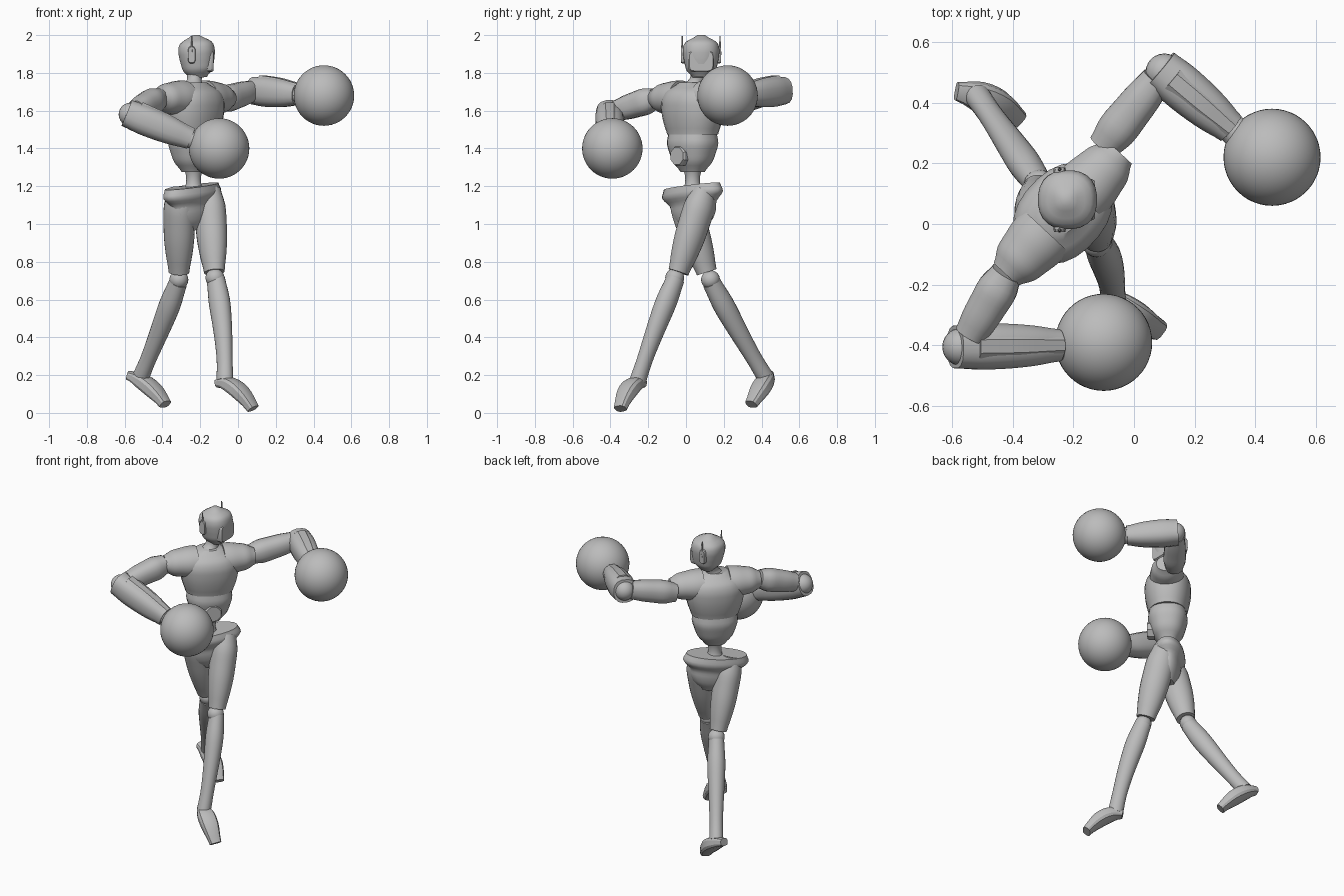
import bpy, bmesh, math
from mathutils import Vector

cube = bpy.data.objects.get("Cube")
if cube:
    bpy.data.objects.remove(cube, do_unlink=True)

shade = (0.5, 0.5, 0.5, 1)
grey = bpy.data.materials.new("plain_grey")
grey.use_nodes = True
grey.diffuse_color = shade
grey.node_tree.nodes["Principled BSDF"].inputs["Base Color"].default_value = shade

UP = Vector((0, 0, 1))
SIDE = Vector((0.68, 0.73, 0)).normalized()  # towards the left shoulder
FRONT = SIDE.cross(UP)                       # where the chest faces
AHEAD = Vector((1, 0, 0))                    # where the head faces
ACROSS = Vector((0, 1, 0))


def finish(name, bm, angle):
    """Turn a bmesh into a shaded grey object."""
    bmesh.ops.recalc_face_normals(bm, faces=bm.faces)
    mesh = bpy.data.meshes.new(name)
    bm.to_mesh(mesh)
    bm.free()
    mesh.materials.append(grey)
    part = bpy.data.objects.new(name, mesh)
    bpy.context.collection.objects.link(part)
    bpy.ops.object.select_all(action='DESELECT')
    part.select_set(True)
    bpy.context.view_layer.objects.active = part
    bpy.ops.object.shade_smooth_by_angle(angle=math.radians(angle))


def smooth_value(values, t):
    """Smooth curve through evenly spaced values, t from start to end."""
    last = len(values) - 1
    i = min(int(t * last), last - 1)
    f = t * last - i
    before, a, b, after = (values[max(0, min(last, i + k))] for k in (-1, 0, 1, 2))
    slope_a, slope_b = (b - before) / 2, (after - a) / 2
    bend = 3 * (b - a) - 2 * slope_a - slope_b
    return a + f * (slope_a + f * (bend + f * (slope_a + slope_b - 2 * (b - a))))


def tube(name, path, widths, ref, flat=1, sides=24, power=1, angle=40, detail=3):
    """Body part along a line or bent path; flat is depth over width."""
    points = [Vector(p) for p in path]
    start, end = points[0], points[-1]
    bend = points[1] if len(points) > 2 else (start + end) / 2
    steps = (len(widths) - 1) * detail
    bm = bmesh.new()
    rows = []
    for k in range(steps + 1):
        t = k / steps
        centre = start.lerp(bend, t).lerp(bend.lerp(end, t), t)
        along = (bend - start).lerp(end - bend, t).normalized()
        u = (ref - along * ref.dot(along)).normalized()
        v = along.cross(u) * flat
        width = smooth_value(widths, t)
        row = []
        for i in range(sides):
            turn = math.tau * (i + 0.5) / sides
            a, b = (math.copysign(abs(w) ** power, w) for w in (math.cos(turn), math.sin(turn)))
            row.append(bm.verts.new(centre + (u * a + v * b) * width))
        rows.append(row)
    for low, high in zip(rows, rows[1:]):
        for i in range(sides):
            bm.faces.new((low[i - 1], low[i], high[i], high[i - 1]))
    bm.faces.new(rows[0])
    bm.faces.new(rows[-1])
    finish(name, bm, angle)


def plate(name, centre, out, near, far, size, flat, sides, power=1):
    """Hard-edged plate with a bevelled outer rim."""
    tube(name, (centre + out * near, centre + out * far), (size, size, size, size, size * 0.9),
         UP, flat, sides, power, angle=25, detail=1)


def ball(name, centre, radius, segments=24):
    bm = bmesh.new()
    bmesh.ops.create_uvsphere(bm, u_segments=segments, v_segments=segments // 2, radius=radius)
    bmesh.ops.translate(bm, verts=bm.verts, vec=centre)
    finish(name, bm, 40)


# Torso
spine = Vector((-0.235, 0.035, 0))


def trunk(name, low, high, widths, flat, power=1):
    tube(name, (spine + UP * low, spine + UP * high), widths, SIDE, flat, power=power)


trunk("chest", 1.475, 1.75, (.145, .16, .172, .178, .176, .15, .075), .78, .9)
trunk("belly", 1.275, 1.48, (.065, .105, .125, .138, .13), .86, .85)
trunk("waist", 1.14, 1.31, (.08, .045, .04, .055), 1)
plate("belly_plate", spine + UP * 1.36, FRONT, .08, .123, .055, 1, 8)
for name, sign in (("left", 1), ("right", -1)):
    base = spine + UP * 1.665
    tube(name + "_shoulder", (base + SIDE * sign * .08, base + SIDE * sign * .275),
         (.095, .093, .085, .075, .05), UP, 1.1)

# Neck and head
tube("neck", ((-.235, .045, 1.72), (-.225, .08, 1.83)), (.06, .04, .042, .045), AHEAD)
tube("head", ((-.21, .08, 1.775), (-.225, .08, 2)),
     (.045, .077, .088, .095, .097, .082, .02), AHEAD, power=.85)
face = Vector((-.225, .08, 1.862))
plate("visor", face, AHEAD, .05, .096, .058, 1.2, 16, .4)
for name, sign in (("left", 1), ("right", -1)):
    hub = Vector((-.245, .08, 1.895))
    plate(name + "_ear", hub, ACROSS * sign, .07, .106, .046, .45, 16, .6)
    tip = hub + ACROSS * sign * .1
    tube(name + "_antenna", (tip, tip + UP * .1), (.008, .003), AHEAD, sides=8)

# Arms: upper arm, elbow, forearm with raised panel, round glove
arms = {
    "left": ((-.085, .275, 1.655), (.075, .475, 1.705), (.1, .5, 1.705),
             (.32, .315, 1.685), (.455, .22, 1.68)),
    "right": ((-.43, -.18, 1.66), (-.54, -.365, 1.6), (-.57, -.405, 1.58),
              (-.25, -.4, 1.45), (-.1, -.39, 1.4)),
}
for name, joints in arms.items():
    shoulder, upper_end, elbow, wrist, fist = map(Vector, joints)
    tube(name + "_upper_arm", (shoulder.lerp(upper_end, -.1), upper_end),
         (.055, .07, .068, .064, .055), UP, .96, 16, .85)
    ball(name + "_elbow", elbow, .062)
    tube(name + "_forearm", (elbow.lerp(wrist, -.06), wrist),
         (.074, .08, .078, .07, .056), UP, .96, 16, .8)
    axis = (wrist - elbow).normalized()
    lift = (UP - axis * axis.z).normalized() * .03
    tube(name + "_forearm_panel", (elbow.lerp(wrist, .1) + lift, wrist + lift * .6),
         (.056, .055, .042), UP, .8, 10, .6, 25)
    tube(name + "_wrist", (wrist.lerp(fist, -.2), wrist.lerp(fist, .4)), (.05, .052, .085), UP)
    ball(name + "_glove", fist, .16, 48)

# Pelvis: flared rim, tilted up to the left
hips = spine - FRONT * .005
tube("pelvis", (hips + UP * .97 + SIDE * .015, hips + UP * 1.2 - SIDE * .01),
     (.07, .12, .145, .155, .2, .185), SIDE, .5)
tube("pelvis_top", (hips + UP * 1.19, hips + UP * 1.15), (.09, .05), SIDE, .5)

# Legs: thigh, knee, shin, foot
legs = {
    "left": dict(
        thigh=((-.155, .1, 1.18), (-.125, -.04, .745)),
        knee=(-.122, -.06, .715),
        shin=((-.118, -.055, .71), (-.066, -.175, .42), (-.07, -.255, .17)),
        foot=((-.105, -.23, .155), (-.02, -.3, .18), (.08, -.348, .022))),
    "right": dict(
        thigh=((-.31, -.03, 1.18), (-.313, .11, .745)),
        knee=(-.313, .13, .705),
        shin=((-.317, .135, .69), (-.424, .29, .4), (-.515, .42, .19)),
        foot=((-.585, .437, .2), (-.47, .42, .17), (-.385, .345, .045))),
}
for name, leg in legs.items():
    tube(name + "_thigh", leg["thigh"], (.06, .078, .079, .076, .066, .052), SIDE, 1.1)
    ball(name + "_knee", leg["knee"], .05)
    tube(name + "_shin", leg["shin"], (.046, .054, .05, .044, .04, .042), SIDE, 1.1)
    tube(name + "_foot", leg["foot"], (.03, .05, .052, .035), SIDE, .75, 12, .65, 30)
